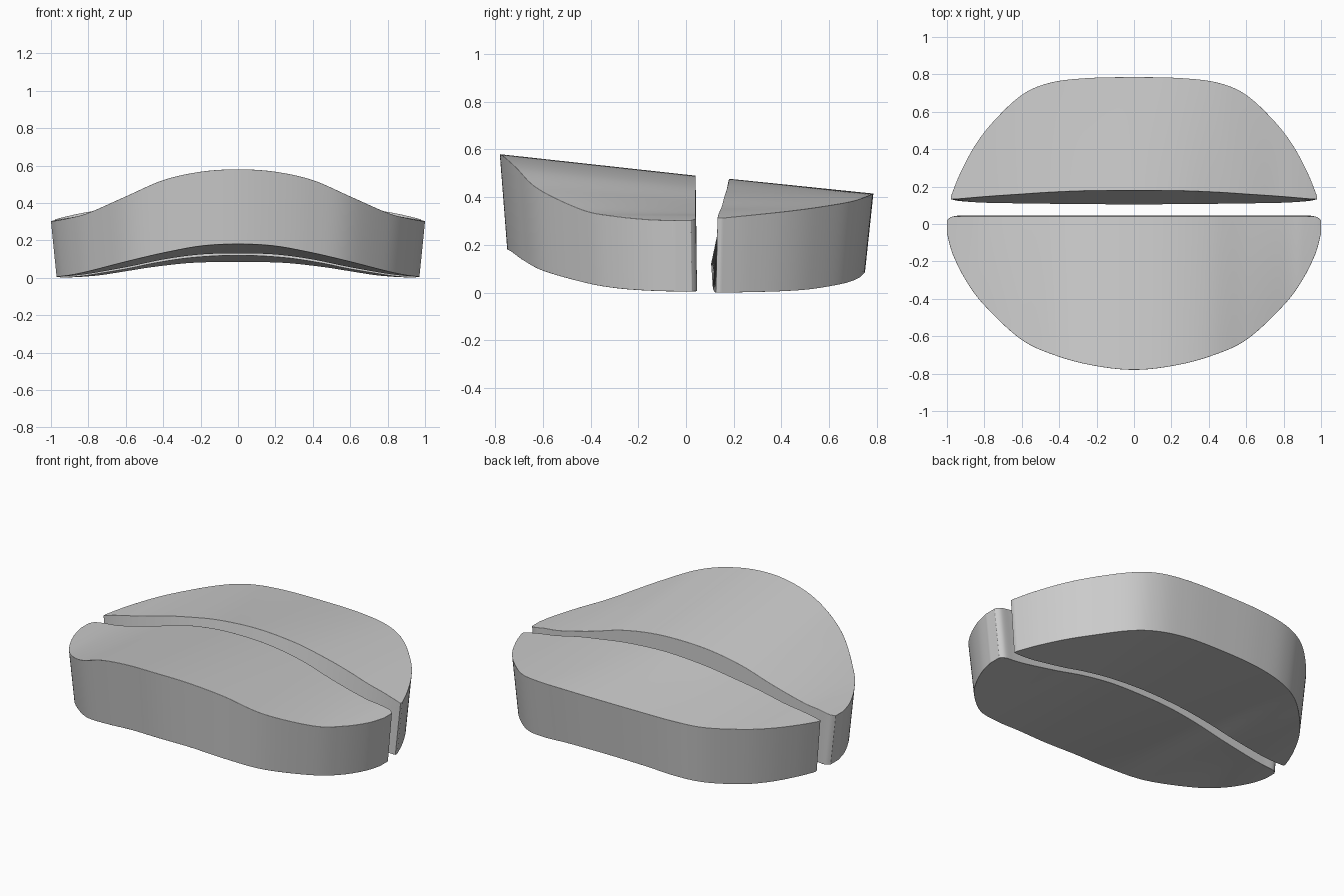
import bpy
import bmesh
from mathutils import Vector

cube = bpy.data.objects.get("Cube")
if cube:
    bpy.data.objects.remove(cube, do_unlink=True)

grey = bpy.data.materials.new("light grey")
grey.use_nodes = True
colour = (0.6, 0.6, 0.6, 1)
grey.diffuse_color = colour
grey.node_tree.nodes["Principled BSDF"].inputs["Base Color"].default_value = colour

STEPS = 8    # columns between two stations
ROWS = 10    # quads from the inner edge to the rim


def catmull(p0, p1, p2, p3, t):
    """Smooth interpolation of whole stations."""
    return [0.5 * (2 * b + (c - a) * t + (2 * a - 5 * b + 4 * c - d) * t ** 2
                   + (3 * b - a - 3 * c + d) * t ** 3)
            for a, b, c, d in zip(p0, p1, p2, p3)]


def columns(half):
    """Mirror the half profile and refine it into smooth columns."""
    full = [(-s[0],) + s[1:] for s in reversed(half[1:])] + half
    last = len(full) - 1
    result = []
    for i in range(last):
        pts = [full[min(max(i + k, 0), last)] for k in (-1, 0, 1, 2)]
        result += [catmull(*pts, j / STEPS) for j in range(STEPS)]
    return result + [full[-1]]


def make_slab(name, half, draft):
    """Curved slab: sloping top and bottom sheets joined by a drafted wall."""
    bm = bmesh.new()
    top, bottom = [], []
    for x, yi, yo, ybi, zti, zto, zbi, zbo in columns(half):
        ends = ((top, Vector((x, yi, zti)), Vector((x, yo, zto))),
                (bottom, Vector((x * 0.97, ybi, zbi)),
                 Vector((x * 0.97, yo + draft * abs(yo), zbo))))
        for sheet, inner, outer in ends:
            sheet.append([bm.verts.new(inner.lerp(outer, r / ROWS))
                          for r in range(ROWS + 1)])
    for sheet in (top, bottom):
        for a, b in zip(sheet, sheet[1:]):
            for r in range(ROWS):
                bm.faces.new((a[r], b[r], b[r + 1], a[r + 1]))

    # Wall around the outline
    def loop(s):
        return ([c[0] for c in s] + s[-1][1:-1]
                + [c[-1] for c in reversed(s)] + s[0][-2:0:-1])
    upper, lower = loop(top), loop(bottom)
    for i in range(len(upper)):
        bm.faces.new((upper[i - 1], upper[i], lower[i], lower[i - 1]))
    bmesh.ops.recalc_face_normals(bm, faces=bm.faces)

    mesh = bpy.data.meshes.new(name)
    bm.to_mesh(mesh)
    bm.free()
    mesh.materials.append(grey)
    obj = bpy.data.objects.new(name, mesh)
    bpy.context.collection.objects.link(obj)

    # Soft rim
    bevel = obj.modifiers.new("soft_rim", "BEVEL")
    bevel.width = 0.012
    bevel.segments = 3
    bevel.limit_method = "ANGLE"
    bevel.angle_limit = 0.8
    bpy.ops.object.select_all(action="DESELECT")
    obj.select_set(True)
    bpy.context.view_layer.objects.active = obj
    bpy.ops.object.shade_smooth_by_angle(angle=0.7)
    return obj


# Stations: x, top inner y, outer y, bottom inner y,
# then z of top inner, top outer, bottom inner, bottom outer
front = [
    (0, .04, -.78, .045, .49, .58, .13, .18),
    (.2, .04, -.76, .045, .48, .567, .125, .17),
    (.4, .04, -.71, .045, .445, .522, .1, .135),
    (.6, .04, -.62, .045, .385, .435, .06, .09),
    (.8, .04, -.435, .045, .335, .347, .025, .04),
    (.9, .04, -.3, .045, .322, .32, .012, .018),
    (.97, .04, -.16, .045, .31, .306, .006, .008),
    (1, .02, -.05, .025, .302, .302, .005, .005),
]
back = [
    (0, .18, .785, .105, .477, .415, .12, .085),
    (.25, .178, .78, .106, .462, .413, .108, .08),
    (.45, .17, .755, .108, .43, .402, .08, .06),
    (.6, .16, .69, .11, .4, .381, .05, .038),
    (.75, .15, .55, .112, .362, .357, .025, .015),
    (.85, .142, .42, .115, .343, .34, .01, .006),
    (.93, .135, .27, .12, .325, .324, .003, .002),
    (.978, .132, .15, .125, .312, .312, 0, 0),
]
make_slab("front_slab", front, 0.04)
make_slab("back_slab", back, -0.045)
